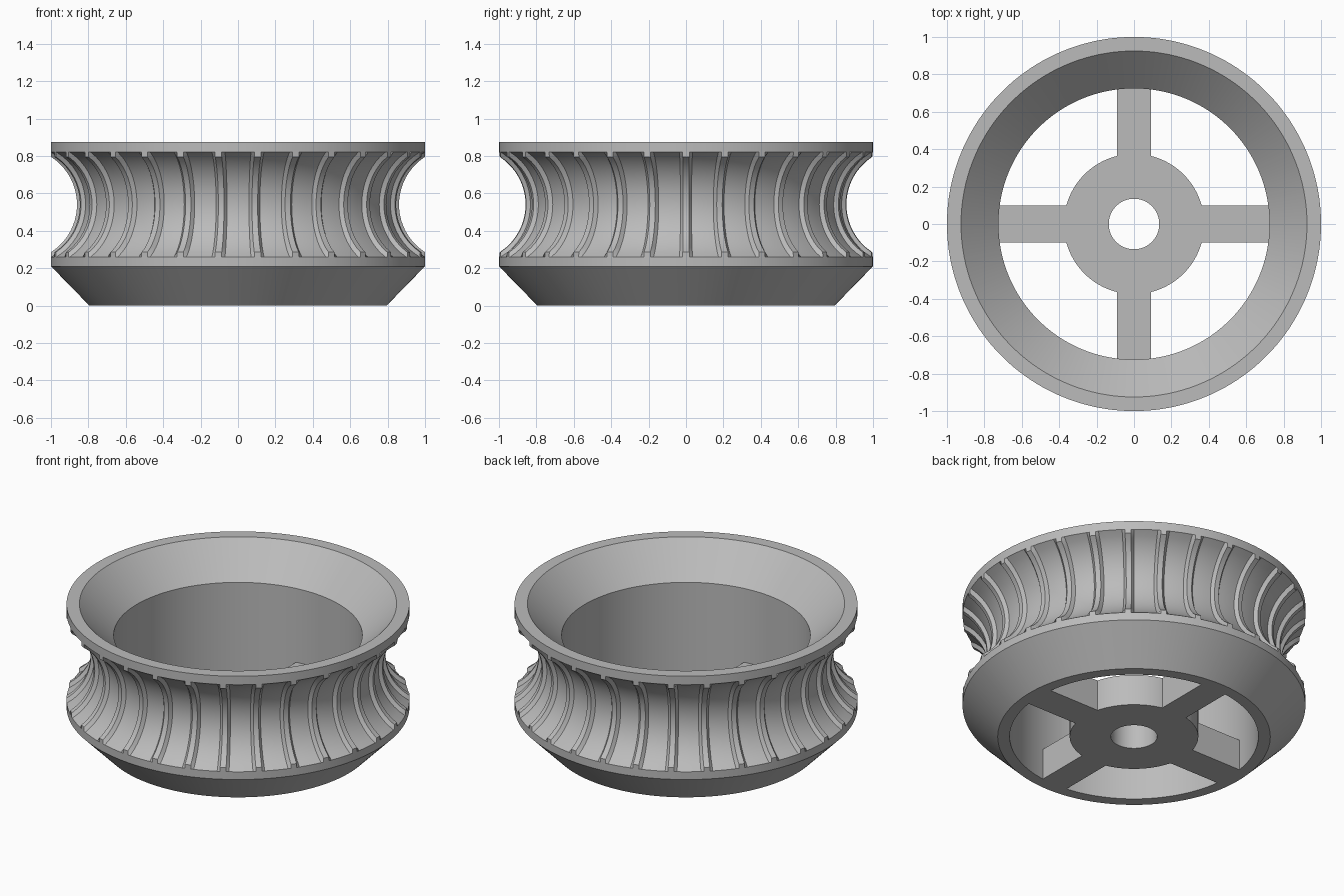
import bpy
import bmesh
from math import sin, cos, radians, sqrt

if "Cube" in bpy.data.objects:
    bpy.data.objects.remove(bpy.data.objects["Cube"], do_unlink=True)

grey = bpy.data.materials.new("plain grey")
grey.use_nodes = True
colour = (0.5, 0.5, 0.5, 1)
grey.diffuse_color = colour
grey.node_tree.nodes["Principled BSDF"].inputs["Base Color"].default_value = colour

RIBS = 30
GROOVE_MID, GROOVE_HALF = 0.54, 0.28
ARC_CENTRE = 1.165


def finish(name, bm):
    """Turn a bmesh into a shaded grey object."""
    bmesh.ops.recalc_face_normals(bm, faces=bm.faces)
    mesh = bpy.data.meshes.new(name)
    bm.to_mesh(mesh)
    bm.free()
    mesh.materials.append(grey)
    obj = bpy.data.objects.new(name, mesh)
    bpy.context.collection.objects.link(obj)
    bpy.ops.object.select_all(action='DESELECT')
    obj.select_set(True)
    bpy.context.view_layer.objects.active = obj
    bpy.ops.object.shade_smooth_by_angle(angle=radians(25))
    return obj


def lathe(name, angles, profile_at):
    """Join closed (radius, z) profiles, one for each angle, into a ring."""
    bm = bmesh.new()
    rings = [[bm.verts.new((r * cos(a), r * sin(a), z)) for r, z in profile_at(i)]
             for i, a in enumerate(angles)]
    count = len(rings[0])
    for i, ring in enumerate(rings):
        after = rings[(i + 1) % len(rings)]
        for j in range(count):
            k = (j + 1) % count
            bm.faces.new((ring[j], after[j], after[k], ring[k]))
    return finish(name, bm)


# Rim: concave tread with raised ribs, chamfered foot and flared mouth
steps = [-2, -1, 1, 2, 4, 6, 8]
rim_angles = [radians(360 / RIBS * n + s) for n in range(RIBS) for s in steps]


def rim_profile(i):
    raised = abs(steps[i % len(steps)]) == 1
    arc_radius = 0.304 if raised else 0.325
    heights = [-GROOVE_HALF, -0.255] + [-0.23 + 0.46 * t / 16 for t in range(17)]
    heights += [0.255, GROOVE_HALF]
    tread = [(min(1, ARC_CENTRE - sqrt(arc_radius ** 2 - h * h)), GROOVE_MID + h)
             for h in heights]
    foot = [(0.725, 0), (0.795, 0), (1, 0.21)]
    mouth = [(1, 0.875), (0.925, 0.875), (0.725, 0.675)]
    return foot + tread + mouth


lathe("ribbed_rim", rim_angles, rim_profile)

# Hub with its axle bore
SPOKE_TOP = 0.2
hub_profile = [(0.135, 0), (0.375, 0), (0.375, SPOKE_TOP), (0.135, SPOKE_TOP)]
lathe("hub", [radians(3 * n) for n in range(120)], lambda i: hub_profile)

# Four spokes, the crosswise pair slightly wider
for label, dx, dy, width in (("left", 1, 0, 0.2), ("right", -1, 0, 0.2),
                             ("back", 0, 1, 0.18), ("front", 0, -1, 0.18)):
    bm = bmesh.new()
    bmesh.ops.create_cube(bm, size=1)
    inner, outer = 0.33, 0.74
    length, middle = outer - inner, (outer + inner) / 2
    for v in bm.verts:
        v.co.x = v.co.x * (length if dx else width) + dx * middle
        v.co.y = v.co.y * (length if dy else width) + dy * middle
        v.co.z = (v.co.z + 0.5) * SPOKE_TOP
    finish(label + "_spoke", bm)
